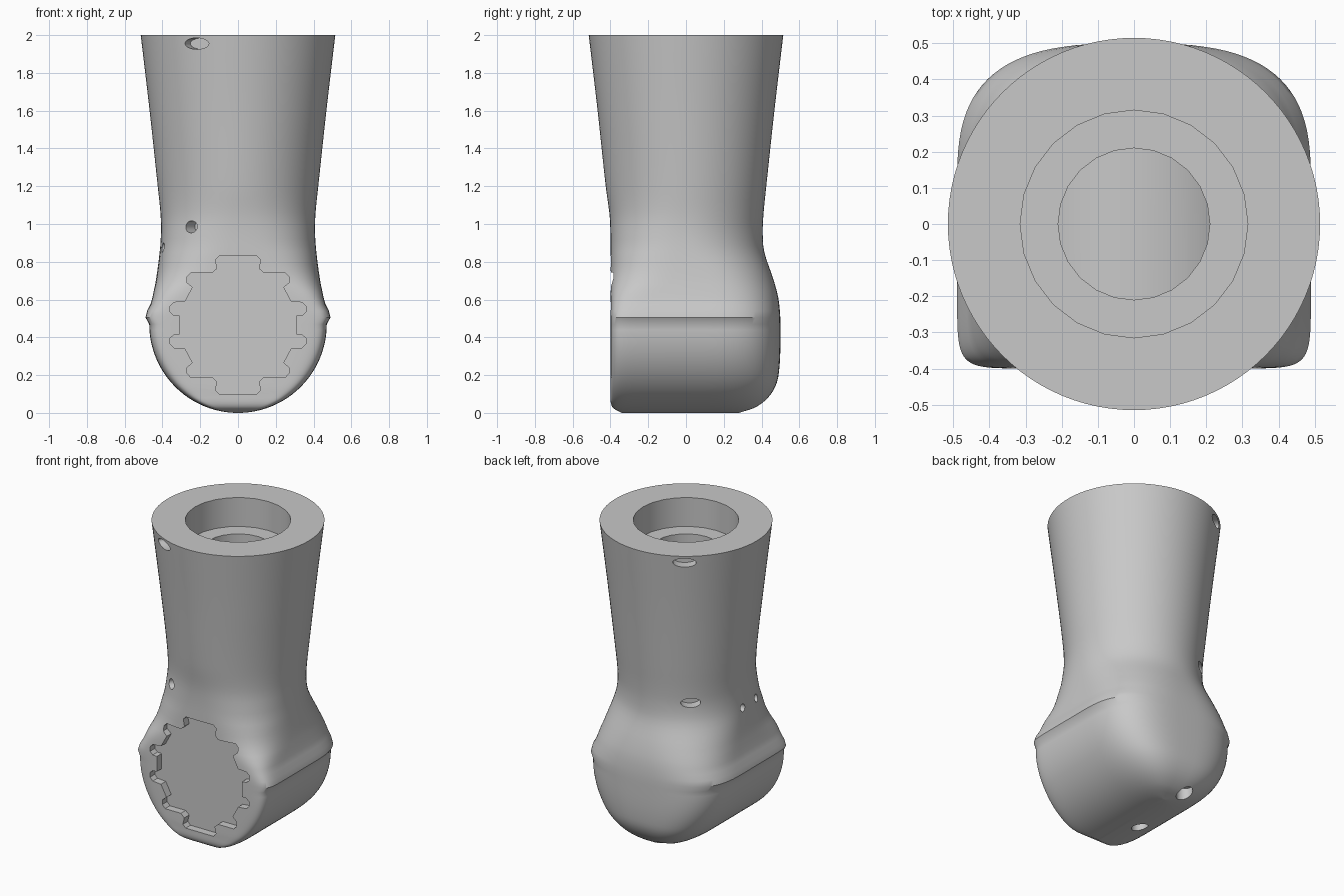
import bpy
import bmesh
from math import sin, cos, pi, sqrt, radians
from mathutils import Matrix, Vector

default_cube = bpy.data.objects.get("Cube")
if default_cube:
    bpy.data.objects.remove(default_cube, do_unlink=True)

grey = bpy.data.materials.new("plain_grey")
grey.use_nodes = True
colour = (0.58, 0.58, 0.58, 1)
grey.diffuse_color = colour
grey.node_tree.nodes["Principled BSDF"].inputs["Base Color"].default_value = colour

SEGMENTS = 96
HEAD_RADIUS = 0.47


def make_object(name, bm):
    bmesh.ops.recalc_face_normals(bm, faces=bm.faces)
    mesh = bpy.data.meshes.new(name)
    bm.to_mesh(mesh)
    bm.free()
    mesh.materials.append(grey)
    obj = bpy.data.objects.new(name, mesh)
    bpy.context.collection.objects.link(obj)
    return obj


def cut(target, cutter):
    """Subtract the cutter from the target, then discard the cutter."""
    bpy.context.view_layer.objects.active = target
    modifier = target.modifiers.new("cut", 'BOOLEAN')
    modifier.operation = 'DIFFERENCE'
    modifier.solver = 'EXACT'
    modifier.object = cutter
    cutter.hide_render = True
    bpy.ops.object.modifier_apply(modifier=modifier.name)
    bpy.data.objects.remove(cutter, do_unlink=True)


def cylinder(name, radius, depth, matrix, sides=24):
    bm = bmesh.new()
    bmesh.ops.create_cone(bm, cap_ends=True, segments=sides, radius1=radius,
                          radius2=radius, depth=depth, matrix=matrix)
    return make_object(name, bm)


def vertical(name, radius, bottom, top, x=0, y=0):
    place = Matrix.Translation((x, y, (bottom + top) / 2))
    return cylinder(name, radius, top - bottom, place)


# Body sections: height, half width, front reach, back reach,
# front squareness, back squareness, y of the widest line
sections = [
    (0.0, 0, 0.34, 0.28, 14, 3, 0.1),
    (0.03, 0, 0.39, 0.37, 14, 3, 0.1),
    (0.1, 0, 0.4, 0.45, 14, 3, 0.1),
    (0.2, 0, 0.4, 0.49, 14, 3, 0.1),
    (0.47, HEAD_RADIUS, 0.4, 0.5, 14, 3, 0.1),
    (0.6, 0.455, 0.4, 0.49, 9, 2.8, 0.09),
    (0.7, 0.435, 0.4, 0.465, 4.5, 2.5, 0.06),
    (0.85, 0.415, 0.4, 0.415, 2.8, 2.1, 0.01),
    (0.95, 0.408, 0.4, 0.406, 2.4, 2, 0),
    (1.05, 0.41, 0.405, 0.41, 2.15, 2, 0),
    (1.2, 0.425, 0.425, 0.425, 2, 2, 0),
    (1.6, 0.468, 0.468, 0.468, 2, 2, 0),
    (2.0, 0.515, 0.515, 0.515, 2, 2, 0),
]


def slope(i, k):
    a, b = sections[max(i - 1, 0)], sections[min(i + 1, len(sections) - 1)]
    return (b[k] - a[k]) / (b[0] - a[0])


def section_at(z):
    """Smoothly interpolate the section table."""
    i = 0
    while i < len(sections) - 2 and sections[i + 1][0] <= z:
        i += 1
    a, b = sections[i], sections[i + 1]
    span = b[0] - a[0]
    t = (z - a[0]) / span
    ease = t * t * (3 - 2 * t)
    values = []
    for k in range(1, len(a)):
        start = t * (1 - t) ** 2 * span * slope(i, k)
        end = t * t * (t - 1) * span * slope(i + 1, k)
        values.append(a[k] + (b[k] - a[k]) * ease + start + end)
    if z < HEAD_RADIUS:
        values[0] = max(0.015, sqrt(max(0, HEAD_RADIUS ** 2 - (z - HEAD_RADIUS) ** 2)))
    return values


def signed_power(value, power):
    return (1 if value > 0 else -1) * abs(value) ** power


def ring(bm, z):
    width, front, back, front_n, back_n, mid = section_at(z)
    verts = []
    for i in range(SEGMENTS):
        angle = 2 * pi * i / SEGMENTS
        c, s = cos(angle), sin(angle)
        n, reach = (back_n, back - mid) if s > 0 else (front_n, front + mid)
        x = width * signed_power(c, 2 / n)
        y = mid + reach * signed_power(s, 2 / n)
        verts.append(bm.verts.new((x, y, z)))
    return verts


# Body: round head below, blending into a flared tube
heights = [HEAD_RADIUS * (1 - cos(pi / 2 * i / 24)) for i in range(24)]
heights += [HEAD_RADIUS + (2 - HEAD_RADIUS) * i / 44 for i in range(45)]
bm = bmesh.new()
rings = [ring(bm, z) for z in heights]
for low, high in zip(rings, rings[1:]):
    for i in range(SEGMENTS):
        j = (i + 1) % SEGMENTS
        bm.faces.new((low[i], low[j], high[j], high[i]))
bm.faces.new(rings[0])
bm.faces.new(rings[-1])
body = make_object("arm_joint_body", bm)

# Stepped bore in the top, ending on a rounded floor
bore = vertical("bore", 0.21, 0.6, 1.9)
along_y = Matrix.Translation((0, 0, HEAD_RADIUS)) @ Matrix.Rotation(pi / 2, 4, 'X')
cut(bore, cylinder("bore_floor", 0.39, 1, along_y, 64))
cut(body, bore)
cut(body, vertical("counterbore", 0.315, 1.81, 2.1))

# Toothed socket in the front face, one quarter mirrored twice
quarter = [
    (0.1, 0.365), (0.12, 0.345), (0.11, 0.3), (0.135, 0.277), (0.25, 0.277),
    (0.27, 0.255), (0.27, 0.225), (0.24, 0.2), (0.28, 0.125), (0.34, 0.12),
    (0.36, 0.1), (0.36, 0.07), (0.34, 0.052), (0.31, 0.05),
]
half = quarter + [(x, -z) for x, z in reversed(quarter)]
outline = half + [(-x, z) for x, z in reversed(half)]
bm = bmesh.new()
face = bm.faces.new([bm.verts.new((x, -0.5, z + 0.465)) for x, z in outline])
extruded = bmesh.ops.extrude_face_region(bm, geom=[face])["geom"]
bmesh.ops.translate(bm, vec=(0, 0.15, 0),
                    verts=[v for v in extruded if isinstance(v, bmesh.types.BMVert)])
cut(body, make_object("toothed_socket", bm))

# Side holes: compass angle, height, wall radius, half width, half height
side_holes = [
    (244.5, 1.955, 0.51, 0.07, 0.03),
    (124, 1.955, 0.51, 0.07, 0.03),
    (234, 0.985, 0.41, 0.036, 0.032),
    (129, 0.985, 0.41, 0.06, 0.03),
    (180, 0.875, 0.41, 0.022, 0.025),
    (202, 0.875, 0.41, 0.022, 0.025),
]
for angle, z, wall, half_width, half_height in side_holes:
    direction = Vector((cos(radians(angle)), sin(radians(angle)), 0))
    place = (Matrix.Translation(direction * wall + Vector((0, 0, z)))
             @ Matrix.Rotation(radians(angle), 4, 'Z')
             @ Matrix.Rotation(pi / 2, 4, 'Y')
             @ Matrix.Diagonal((half_height, half_width, 1, 1)))
    cut(body, cylinder("side_hole", 1, 0.14, place))

# Drain holes under the head
for x, y in ((-0.12, -0.09), (-0.09, 0.36)):
    cut(body, vertical("drain_hole", 0.05, -0.1, 0.1, x, y))

bpy.ops.object.select_all(action='DESELECT')
body.select_set(True)
bpy.context.view_layer.objects.active = body
bpy.ops.object.shade_smooth_by_angle(angle=radians(35))
